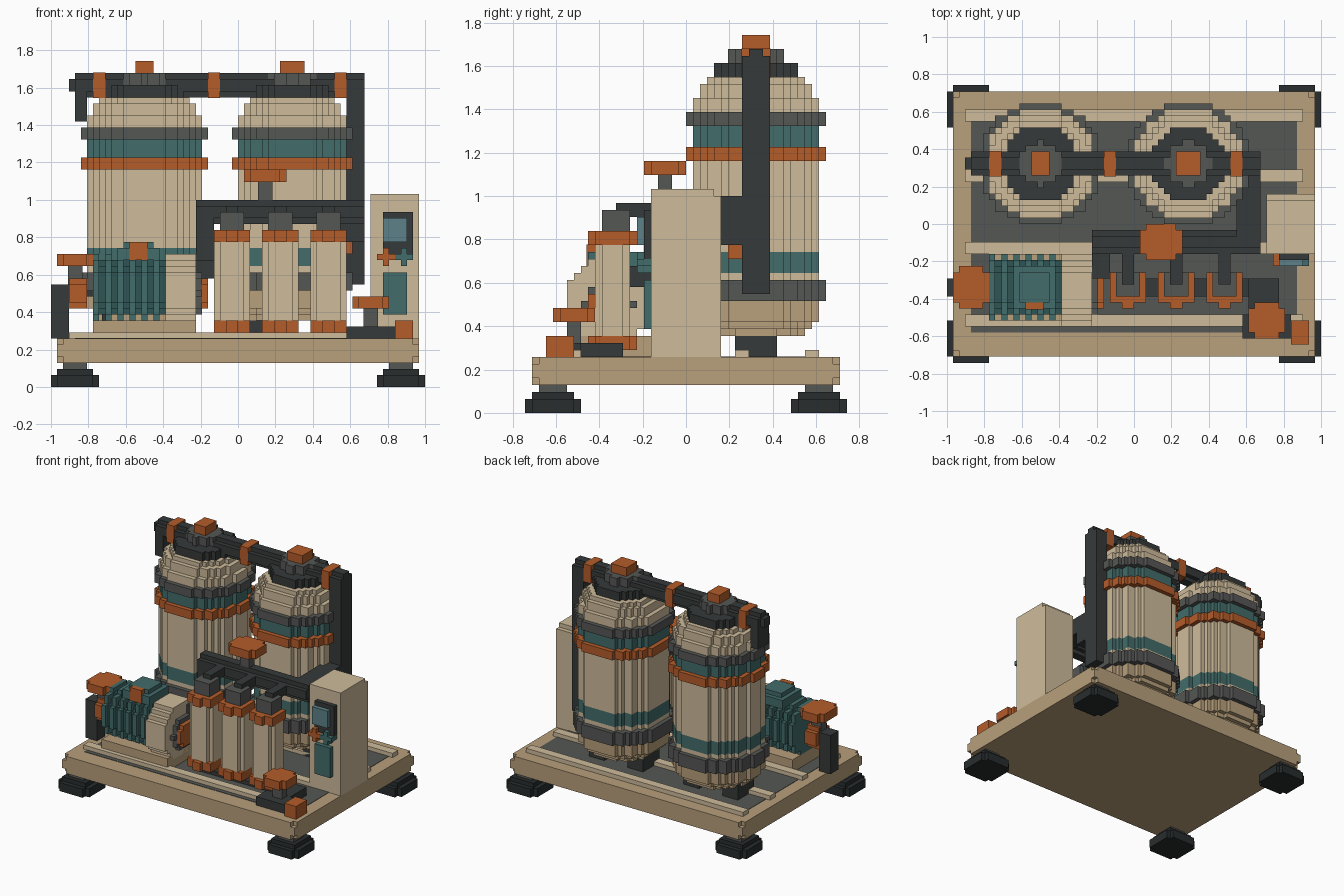
import bpy, bmesh, math

if "Cube" in bpy.data.objects:
    bpy.data.objects.remove(bpy.data.objects["Cube"])

V = 2 / 62                      # one block; part positions below are in blocks
ORG = (-31, -23, 0)
COL = dict(cream=(.62, .50, .33), tan=(.48, .35, .20), orange=(.46, .107, .023),
           teal=(.054, .15, .144), deepteal=(.03, .09, .09), dark=(.037, .042, .042),
           grey=(.09, .095, .09), rubber=(.021, .026, .027), screen=(.11, .22, .25))
MATS = {}


def finish(name, bm, col):
    for v in bm.verts:
        v.co = [(v.co[a] + ORG[a]) * V for a in range(3)]
    me = bpy.data.meshes.new(name)
    bm.to_mesh(me)
    bm.free()
    if col not in MATS:
        MATS[col] = bpy.data.materials.new(col)
        MATS[col].diffuse_color = (*COL[col], 1)
    me.materials.append(MATS[col])
    ob = bpy.data.objects.new(name, me)
    bpy.context.collection.objects.link(ob)
    return ob


def block(x0, x1, y0, y1, z0, z1):
    return {(x, y, z) for x in range(x0, x1) for y in range(y0, y1) for z in range(z0, z1)}


def rod(axis, c1, c2, a0, a1, r):
    """Stepped round bar along an axis; c1, c2 are the centre on the next two axes."""
    out = set()
    n = int(r) + 2
    for p in range(int(c1) - n, int(c1) + n):
        for q in range(int(c2) - n, int(c2) + n):
            if math.hypot(p + .5 - c1, q + .5 - c2) <= r:
                for a in range(a0, a1):
                    c = [0, 0, 0]
                    c[axis], c[(axis + 1) % 3], c[(axis + 2) % 3] = a, p, q
                    out.add(tuple(c))
    return out


def blocks(name, col, cells):
    """Skin a set of unit cells and merge the flat areas."""
    bm = bmesh.new()
    verts = {}
    for c in cells:
        for a in range(3):
            b, d = (a + 1) % 3, (a + 2) % 3
            for s in (0, 1):
                nb = list(c)
                nb[a] += 2 * s - 1
                if tuple(nb) in cells:
                    continue
                ring = []
                for u, w in ((0, 0), (1, 0), (1, 1), (0, 1)):
                    p = list(c)
                    p[a] += s
                    p[b] += u
                    p[d] += w
                    p = tuple(p)
                    if p not in verts:
                        verts[p] = bm.verts.new(p)
                    ring.append(verts[p])
                bm.faces.new(ring if s else ring[::-1])
    bmesh.ops.dissolve_limit(bm, angle_limit=.01, verts=bm.verts[:], edges=bm.edges[:])
    return finish(name, bm, col)


def box(name, col, x0, x1, y0, y1, z0, z1):
    bm = bmesh.new()
    bmesh.ops.create_cube(bm, size=1)
    for v in bm.verts:
        v.co = [(lo + hi) / 2 + t * (hi - lo)
                for lo, hi, t in zip((x0, y0, z0), (x1, y1, z1), v.co)]
    return finish(name, bm, col)


# Skid: feet, frame, deck and beams
for x in (0, 54):
    for y in (0, 38):
        pad = block(x, x + 8, y, y + 8, 0, 2)
        pad -= {(i, j, k) for i in (x, x + 7) for j in (y, y + 7) for k in (0, 1)}
        blocks("foot_pad", "rubber", pad | block(x + 1, x + 7, y + 1, y + 7, 2, 3))
        box("foot_stem", "grey", x + 2, x + 6, y + 2, y + 6, 3, 4)
blocks("skid_frame", "tan", block(1, 61, 1, 45, 4, 8)
       - {(i, j, k) for i in (1, 60) for j in (1, 44) for k in (4, 7)})
box("deck_plate", "grey", 4, 58, 5, 40, 7.5, 8.08)
for y in (6, 18, 30, 40):
    box("deck_beam", "cream", 3, 59, y, y + 2, 8, 9)

# Tanks: (colour, bottom, top, radius) from the floor up
LAYERS = [("tan", 11, 12, 7.3), ("tan", 12, 13, 8.3), ("tan", 13, 16, 9.3),
          ("grey", 16, 19, 10.3), ("cream", 19, 20, 9.3), ("teal", 20, 23, 9.3),
          ("cream", 23, 36, 9.3), ("orange", 36, 38, 10.3), ("teal", 38, 41, 9.3),
          ("grey", 41, 43, 10.3), ("cream", 43, 45, 9.3), ("cream", 45, 47, 8.4),
          ("cream", 47, 48, 7.4), ("dark", 48, 50, 6.3), ("grey", 50, 52, 3.6)]
for cx in (15.5, 40):
    shell = {}
    for col, z0, z1, r in LAYERS:
        shell.setdefault(col, set()).update(rod(2, cx, 33, z0, z1, r))
    for col, cells in shell.items():
        blocks("tank_" + col, col, cells)
    w = 1.5 if cx == 15.5 else 2
    box("tank_cap", "orange", cx - w, cx + w, 31, 35, 51, 54)
    for s in (-1, 1):
        box("tank_leg", "dark", cx + s * 5 - 2, cx + s * 5 + 2, 30, 36, 8, 12)

# Overhead pipe with end drop, riser and clamps
blocks("top_pipe", "dark", rod(0, 33, 50, 4, 52, 2) | block(3, 4, 32, 34, 49, 51)
       | block(4, 6, 31, 35, 44, 50) | block(49, 52, 31, 35, 17, 51))
for x in (7, 26, 47):
    box("pipe_clamp", "orange", x, x + 2, 30.9, 35.1, 47.9, 52.1)
box("riser_clamp", "orange", 48.9, 50, 29, 32, 22, 26)

# Header pipe from pump to riser, with valve
blocks("header_pipe", "dark", rod(0, 20, 29, 24, 52, 2) | block(24, 27, 18, 22, 18, 30)
       | block(24, 27, 14, 18, 18, 21) | block(48, 52, 19, 32, 27, 31)
       | block(48, 52, 28, 31, 24, 27))


def valve(name, cx, cy, stem0, wheel0, r):
    box(name + "_stem", "grey", cx - 1.2, cx + 1.2, cy - 1, cy + 1, stem0, wheel0)
    blocks(name + "_wheel", "orange", rod(2, cx, cy, wheel0, wheel0 + 2, r))


valve("header_valve", 35.5, 20, 31, 34, 3.4)
valve("inlet_valve", 4, 12.5, 16, 20, 3.4)
valve("drain_valve", 53, 7, 10, 13, 3.2)

# Pump: finned motor, end housing and flanges along x
fins, cores = set(), set()
for x in range(7, 19):
    if x % 2:
        fins |= rod(0, 12.5, 16.5, x, x + 1, 5.8)
    else:
        cores |= rod(0, 12.5, 16.5, x, x + 1, 4.8)
blocks("motor_fins", "teal", fins)
blocks("motor_core", "deepteal", cores)
blocks("pump_housing", "cream", rod(0, 12, 16, 19, 24, 6.2))
blocks("pump_flange", "grey", rod(0, 12, 15.5, 24, 25, 3.6))
blocks("pump_outlet_ring", "orange", rod(0, 12, 15.5, 25, 26, 2.8))
box("pump_plinth", "tan", 7, 24, 7, 18, 8, 11)
blocks("terminal_box", "teal", block(11, 18, 9, 16, 21, 23) | block(12, 17, 10, 15, 23, 24))
box("terminal_box_plate", "orange", 13, 16, 8.8, 10, 21, 24.05)
blocks("inlet_flange", "orange", rod(0, 12.5, 15.5, 3, 6, 2.8))
blocks("inlet_pipe", "dark", rod(2, 1.5, 12.5, 8, 17, 1.5) | block(2, 7, 12, 13, 15, 16))

# Three filter canisters with branches to the header
for cx in (30, 38, 46):
    blocks("filter_body", "cream", rod(2, cx, 12.5, 11, 24, 2.75))
    blocks("filter_ring", "orange",
           rod(2, cx, 12.5, 9, 11, 3.3) | rod(2, cx, 12.5, 24, 26, 3.3))
    box("filter_cap", "grey", cx - 2, cx + 2, 11, 15, 26, 29)
    blocks("filter_branch", "dark", block(cx - 1, cx + 1, 13, 19, 28, 30))

# Drain line with end cap
blocks("drain_pipe", "dark", block(28, 52, 11, 14, 8, 9) | block(50, 55, 8, 14, 8, 10)
       | block(49, 57, 4, 8, 8, 10))
box("drain_cap", "orange", 57, 60, 3, 7, 8, 11)

# Control cabinet with screen, panel and cross-shaped knobs
blocks("cabinet", "cream", block(53, 61, 18, 28, 8, 32) - block(53, 61, 27, 28, 31, 32))
box("screen_bezel", "dark", 55, 60, 17, 18, 22, 29)
box("display_screen", "screen", 55, 59, 16, 17, 24, 28)
box("lower_panel", "teal", 55, 59, 17, 18, 12, 19)
for x, col in ((54, "orange"), (57, "teal")):
    blocks("cabinet_knob", col, block(x, x + 3, 16, 18, 21, 22) | block(x + 1, x + 2, 16, 18, 20, 23))

for m in bpy.data.materials:
    if m.users and not m.is_grease_pencil:
        m.use_nodes = True
        m.node_tree.nodes["Principled BSDF"].inputs["Base Color"].default_value = m.diffuse_color
